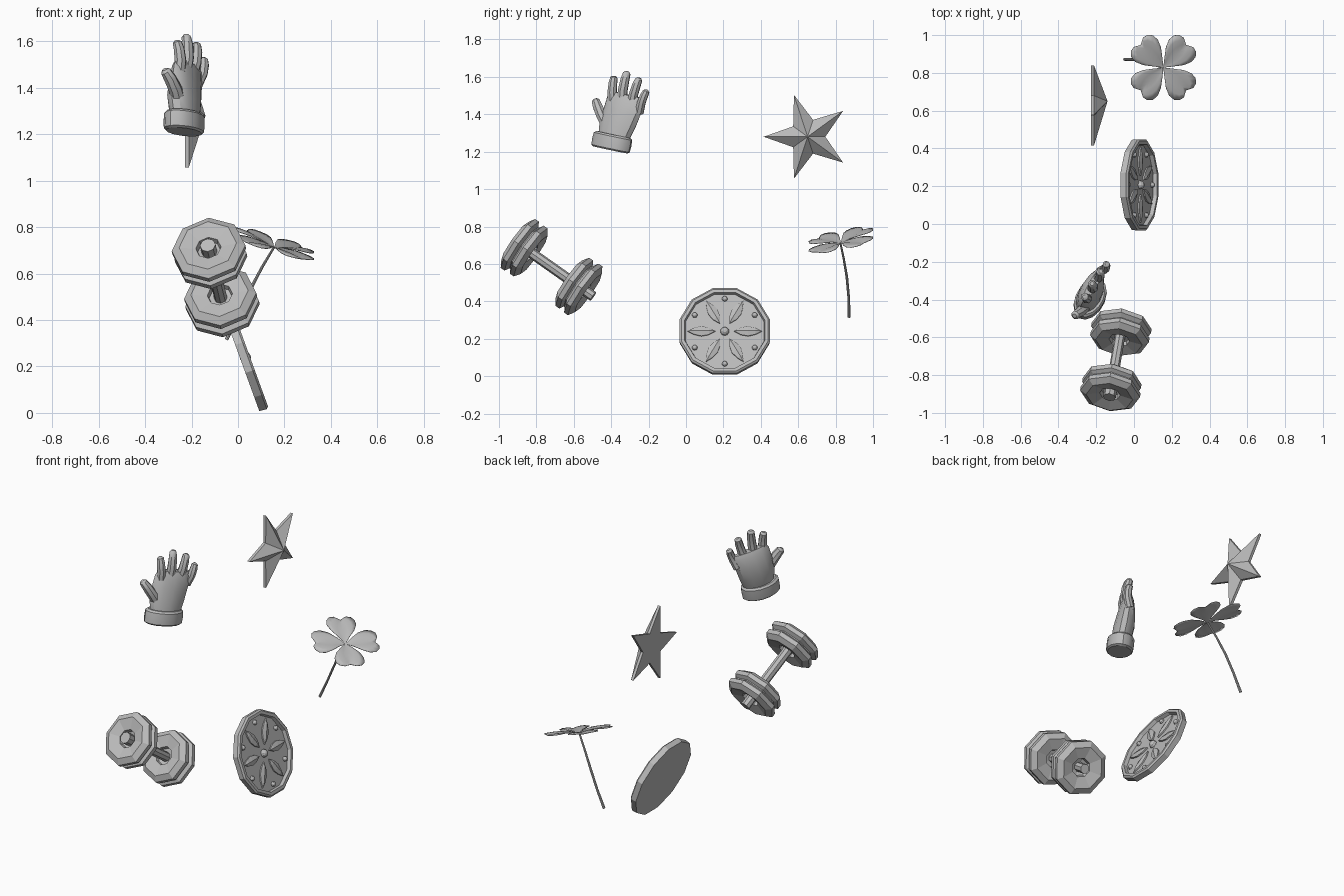
import bpy, bmesh, math
from math import sin, cos, pi, radians
from mathutils import Vector, Matrix

cube = bpy.data.objects.get("Cube")
if cube:
    bpy.data.objects.remove(cube, do_unlink=True)

gray = bpy.data.materials.new("plain_gray")
gray.use_nodes = True
gray.diffuse_color = (0.5, 0.5, 0.5, 1)
gray.node_tree.nodes["Principled BSDF"].inputs["Base Color"].default_value = (0.5, 0.5, 0.5, 1)


def finish(name, bm, matrix=Matrix(), smooth=0):
    bmesh.ops.recalc_face_normals(bm, faces=bm.faces)
    mesh = bpy.data.meshes.new(name)
    bm.to_mesh(mesh)
    bm.free()
    mesh.materials.append(gray)
    ob = bpy.data.objects.new(name, mesh)
    bpy.context.collection.objects.link(ob)
    ob.matrix_world = matrix
    if smooth:
        bpy.ops.object.select_all(action='DESELECT')
        bpy.context.view_layer.objects.active = ob
        ob.select_set(True)
        bpy.ops.object.shade_smooth_by_angle(angle=radians(smooth))
    return ob


def skin(bm, rings):
    """Bridge equal-sized rings of points and cap both ends."""
    loops = [[bm.verts.new(p) for p in ring] for ring in rings]
    n = len(loops[0])
    for a, b in zip(loops, loops[1:]):
        for i in range(n):
            j = (i + 1) % n
            bm.faces.new((a[i], a[j], b[j], b[i]))
    bm.faces.new(loops[0])
    bm.faces.new(loops[-1])


def lathe(bm, profile, n, turn=0.0):
    """Stack of n-sided rings around local z from (radius, height) pairs."""
    skin(bm, [[(r * cos(turn + 2 * pi * i / n), r * sin(turn + 2 * pi * i / n), h)
               for i in range(n)] for r, h in profile])


def tube(bm, points, radii, side, n=8, flat=1.0):
    """Tapered tube along points; side is the wide direction of its section."""
    pts = [Vector(p) for p in points]
    rings = []
    for i, p in enumerate(pts):
        d = (pts[min(i + 1, len(pts) - 1)] - pts[max(i - 1, 0)]).normalized()
        u = (side - d * side.dot(d)).normalized()
        v = d.cross(u)
        rings.append([p + radii[i] * (u * cos(2 * pi * k / n) + v * flat * sin(2 * pi * k / n))
                      for k in range(n)])
    skin(bm, rings)


def frame(x, y, z, origin):
    m = Matrix((x, y, z)).transposed().to_4x4()
    m.translation = origin
    return m


# Star: thin rim, flat back, raised ridged front
bm = bmesh.new()
outline = []
for i in range(10):
    r = 0.235 if i % 2 == 0 else 0.095
    outline.append((0.65 + r * cos(pi + i * pi / 5), 1.28 + r * sin(pi + i * pi / 5)))
back = [bm.verts.new((-0.228, y, z)) for y, z in outline]
front = [bm.verts.new((-0.212, y, z)) for y, z in outline]
peak = bm.verts.new((-0.14, 0.65, 1.28))
bm.faces.new(back)
for i in range(10):
    j = (i + 1) % 10
    bm.faces.new((back[i], back[j], front[j], front[i]))
    bm.faces.new((front[i], front[j], peak))
finish("star", bm)

# Shield: twelve-sided dish with a raised rim, tilted back
tilt = radians(20)
shield = frame((0, 1, 0), (-sin(tilt), 0, cos(tilt)), (cos(tilt), 0, sin(tilt)),
               Vector((0.03, 0.207, 0.239)))
bm = bmesh.new()
lathe(bm, [(0.247, -0.021), (0.25, 0.012), (0.24, 0.021), (0.222, 0.021), (0.217, 0.0)], 12, pi / 12)
finish("shield_dish", bm, shield)

# Shield ornaments: six ridged petals, six studs and a central boss
bm = bmesh.new()
for k in range(6):
    turn = Matrix.Rotation(k * pi / 3, 4, 'Z')
    half = [(0.05, 0), (0.085, 0.02), (0.125, 0.028), (0.165, 0.018), (0.2, 0)]
    edge = half + [(r, -w) for r, w in half[-2:0:-1]]
    base = [bm.verts.new(turn @ Vector((r, w, 0))) for r, w in edge]
    rim = [bm.verts.new(turn @ Vector((r, w, 0.008))) for r, w in edge]
    ridge = [bm.verts.new(turn @ Vector((r, 0, 0.016))) for r in (0.085, 0.125, 0.165)]
    for i in range(8):
        j = (i + 1) % 8
        bm.faces.new((base[i], base[j], rim[j], rim[i]))
    for s in (1, -1):
        e = [rim[(s * i) % 8] for i in range(5)]
        bm.faces.new((e[0], e[1], ridge[0]))
        bm.faces.new((e[1], e[2], ridge[1], ridge[0]))
        bm.faces.new((e[2], e[3], ridge[2], ridge[1]))
        bm.faces.new((e[3], e[4], ridge[2]))
finish("shield_petals", bm, shield)
bm = bmesh.new()
spots = [(0.185 * cos(pi / 6 + k * pi / 3), 0.185 * sin(pi / 6 + k * pi / 3), 0.015) for k in range(6)]
for p, r in [(p, 0.015) for p in spots] + [((0, 0, 0), 0.024)]:
    dome = bmesh.ops.create_uvsphere(bm, u_segments=10, v_segments=6, radius=r)
    bmesh.ops.translate(bm, verts=dome["verts"], vec=(p[0], p[1], 0.002))
finish("shield_studs", bm, shield)

# Dumbbell: eight-sided double weights on a bar
axis = Vector((0.14, 0.81, -0.57)).normalized()
side = Vector((1, 0, 0))
side = (side - axis * side.dot(axis)).normalized()
bar = frame(side, axis.cross(side), axis, Vector((-0.096, -0.719, 0.583)))
weight = [(0.026, 0.19), (0.05, 0.2), (0.055, 0.225), (0.125, 0.243), (0.16, 0.222),
          (0.16, 0.197), (0.135, 0.182), (0.135, 0.176), (0.157, 0.164), (0.157, 0.138),
          (0.125, 0.115), (0.055, 0.128), (0.05, 0.15), (0.026, 0.155)]
for name, s in (("rear_weight", 1), ("front_weight", -1)):
    bm = bmesh.new()
    lathe(bm, [(r, s * h) for r, h in weight], 8)
    finish(name, bm, bar)
bm = bmesh.new()
lathe(bm, [(0.034, -0.245), (0.034, -0.19), (0.028, -0.18), (0.028, 0.2), (0.028, 0.275)], 8)
finish("dumbbell_bar", bm, bar)

# Clover: four heart leaflets on a tilted, slightly cupped surface
heart = [(0.0, 0.0), (0.04, 0.032), (0.086, 0.067), (0.127, 0.084), (0.16, 0.081),
         (0.182, 0.062), (0.188, 0.035), (0.17, 0.0)]
bm = bmesh.new()
for k in range(4):
    a = pi / 4 + k * pi / 2

    def leaf_point(u, v):
        dx, dy = u * cos(a) - v * sin(a), u * sin(a) + v * cos(a)
        lift = 0.3 * abs(v) * (1 - abs(v) / 0.1) + 0.012 * sin(min(u, 0.19) * 12)
        return (0.156 + dx, 0.828 + dy, 0.713 - 0.3 * dx + 0.2 * dy + lift)
    for s in (1, -1):
        cols = []
        for i, (u, v) in enumerate(heart):
            mid = 0.17 * i / 7
            cols.append([bm.verts.new(leaf_point(mid + (u - mid) * t / 3, s * v * t / 3))
                         for t in range(4)])
        for p, q in zip(cols, cols[1:]):
            for t in range(3):
                bm.faces.new((p[t], p[t + 1], q[t + 1], q[t]))
bmesh.ops.remove_doubles(bm, verts=bm.verts, dist=0.0005)
leaves = finish("clover_leaves", bm, smooth=60)
leaves.modifiers.new("thickness", 'SOLIDIFY').thickness = 0.003
bm = bmesh.new()
stem = [(0.156, 0.825, 0.715), (0.105, 0.843, 0.63), (0.052, 0.86, 0.53), (0.0, 0.87, 0.42), (-0.05, 0.872, 0.315)]
tube(bm, stem, [0.005, 0.006, 0.007, 0.007, 0.008], Vector((0, 1, 0)))
finish("clover_stem", bm, smooth=40)

# Glove: cuff, palm and five fingers
across = Vector((0.5, 0.86, 0)).normalized()
up = Vector((0.02, 0.2, 0.98)).normalized()
cuff_base = Vector((-0.233, -0.405, 1.21))
bm = bmesh.new()
steps = [(0, 0.102), (0.008, 0.114), (0.04, 0.116), (0.074, 0.114), (0.084, 0.1)]
tube(bm, [cuff_base + up * h for h, r in steps], [r for h, r in steps], across, 14, 0.66)
finish("glove_cuff", bm, smooth=35)
bm = bmesh.new()
rings = []
palm = [(-0.23, -0.385, 1.28, 0.092, 0.056), (-0.232, -0.365, 1.35, 0.108, 0.06),
        (-0.226, -0.34, 1.42, 0.112, 0.05), (-0.218, -0.322, 1.48, 0.112, 0.036),
        (-0.215, -0.315, 1.505, 0.1, 0.022)]
normal = Vector((across.y, -across.x, 0))
for x, y, z, wide, thick in palm:
    # the knuckle line drops toward the little finger
    rings.append([Vector((x, y, z - 0.2 * wide * cos(t))) + across * wide * cos(t) + normal * thick * sin(t)
                  for t in [2 * pi * k / 12 for k in range(12)]])
skin(bm, rings)
finish("glove_palm", bm, smooth=35)
fingers = {
    "index_finger": ((-0.255, -0.392, 1.45), (-0.262, -0.385, 1.605), 0.026),
    "middle_finger": ((-0.23, -0.345, 1.45), (-0.222, -0.315, 1.63), 0.027),
    "ring_finger": ((-0.205, -0.293, 1.44), (-0.177, -0.25, 1.595), 0.026),
    "little_finger": ((-0.178, -0.25, 1.41), (-0.145, -0.21, 1.53), 0.024),
    "thumb": ((-0.25, -0.41, 1.32), (-0.315, -0.487, 1.48), 0.03),
}
for name, (root, tip, r) in fingers.items():
    root, tip = Vector(root), Vector(tip)
    marks = [(0, 1.05, 0), (0.45, 1, 0.012), (0.75, 0.92, 0.008), (0.94, 0.78, 0), (1, 0.4, 0)]
    bm = bmesh.new()
    tube(bm, [root.lerp(tip, t) + normal * bend for t, k, bend in marks],
         [r * k for t, k, bend in marks], across, 8)
    finish(name, bm, smooth=35)
